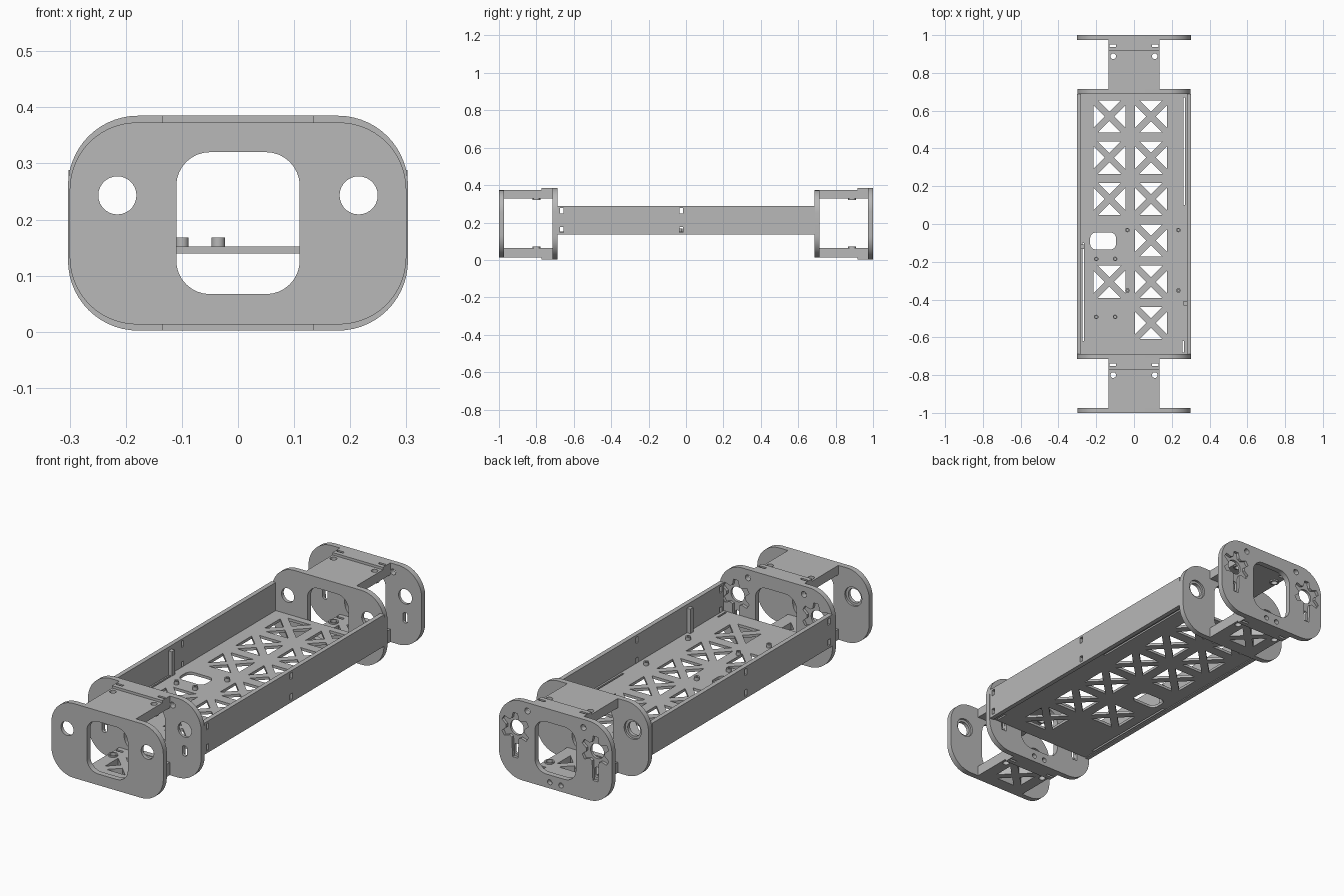
import bpy
from math import sin, cos, pi, radians
from mathutils import Matrix

cube = bpy.data.objects.get("Cube")
if cube:
    bpy.data.objects.remove(cube)

grey = bpy.data.materials.new("plain_grey")
grey.use_nodes = True
grey.diffuse_color = (0.48, 0.48, 0.48, 1)
grey.node_tree.nodes["Principled BSDF"].inputs["Base Color"].default_value = grey.diffuse_color

# Local sheet axes mapped to the plane in which each profile is drawn
PLANES = {
    "XY": Matrix.Identity(3),
    "XZ": Matrix(((1, 0, 0), (0, 0, -1), (0, 1, 0))),
    "YZ": Matrix(((0, 0, 1), (1, 0, 0), (0, 1, 0))),
}
NORMAL = {"XY": 2, "XZ": 1, "YZ": 0}


def rounded(u0, u1, v0, v1, r, n=8):
    """Rounded rectangle outline."""
    pts = []
    corners = ((u1 - r, v1 - r), (u0 + r, v1 - r), (u0 + r, v0 + r), (u1 - r, v0 + r))
    for k, (cu, cv) in enumerate(corners):
        for i in range(n + 1):
            a = (k + i / n) * pi / 2
            pts.append((cu + r * cos(a), cv + r * sin(a)))
    return pts


def rect(u0, u1, v0, v1):
    return [(u0, v0), (u1, v0), (u1, v1), (u0, v1)]


def circle(u, v, r, n=28):
    return [(u + r * cos(2 * pi * i / n), v + r * sin(2 * pi * i / n)) for i in range(n)]


def cross_openings(u, v, size, bar=0.025):
    """Four triangles that leave an X of bars between them."""
    h = size / 2
    tri = [(-h + bar, h), (0, bar), (h - bar, h)]
    loops = []
    for k in range(4):
        c, s = round(cos(k * pi / 2)), round(sin(k * pi / 2))
        loops.append([(u + c * a - s * b, v + s * a + c * b) for a, b in tri])
    return loops


def horn_star(u, v):
    """Star-shaped recess with one long arm pointing down."""
    pts = []
    for k in range(6):
        a = -pi / 2 + k * pi / 3
        reach, half = (0.14, 0.014) if k == 0 else (0.075, 0.012)
        for d, w in ((0.046, -0.018), (reach, -half), (reach, half), (0.046, 0.018)):
            pts.append((u + d * cos(a) - w * sin(a), v + d * sin(a) + w * cos(a)))
    return pts


def sheet(name, loops, lo, hi, plane):
    """Flat part: first loop is the outline, the others are openings."""
    curve = bpy.data.curves.new(name, "CURVE")
    curve.dimensions = "2D"
    curve.fill_mode = "BOTH"
    curve.extrude = (hi - lo) / 2
    for loop in loops:
        sp = curve.splines.new("POLY")
        sp.points.add(len(loop) - 1)
        for p, (u, v) in zip(sp.points, loop):
            p.co = (u, v, 0, 1)
        sp.use_cyclic_u = True
    temp = bpy.data.objects.new(name + "_outline", curve)
    bpy.context.scene.collection.objects.link(temp)
    deps = bpy.context.evaluated_depsgraph_get()
    mesh = bpy.data.meshes.new_from_object(temp.evaluated_get(deps))
    bpy.data.objects.remove(temp)
    mat = PLANES[plane].to_4x4()
    mat.translation[NORMAL[plane]] = (lo + hi) / 2
    mesh.transform(mat)
    mesh.shade_smooth()
    mesh.set_sharp_from_angle(angle=radians(30))
    mesh.materials.clear()
    mesh.materials.append(grey)
    obj = bpy.data.objects.new(name, mesh)
    bpy.context.scene.collection.objects.link(obj)
    return obj


SIDES = (-1, 1)
HOLE_X, HOLE_Z = 0.215, 0.243
window = rounded(-0.11, 0.11, 0.067, 0.32, 0.06)


def bracket(tag, y):
    """Joint bracket whose pivot plate starts at y."""
    # Pivot plate, counterbored from behind
    outline = rounded(-0.3, 0.3, 0.013, 0.373, 0.12, 14)
    for part, r, lo, hi in (("face", 0.034, 0, 0.017), ("back", 0.046, 0.017, 0.027)):
        holes = [circle(s * HOLE_X, HOLE_Z, r) for s in SIDES]
        sheet(f"{tag}_pivot_plate_{part}", [outline, window] + holes, y + lo, y + hi, "XZ")

    # Horn plate: thin through-cut layer and star-recessed layer
    outline = rounded(-0.303, 0.303, 0.002, 0.385, 0.125, 14)
    bolts = [circle(s * 0.15, 0.345, 0.014) for s in SIDES]
    bolts += [circle(s * 0.03, 0.032, 0.012) for s in SIDES]
    through = [circle(s * HOLE_X, HOLE_Z, 0.036) for s in SIDES]
    through += [rounded(s * HOLE_X - 0.013, s * HOLE_X + 0.013, 0.115, 0.165, 0.012) for s in SIDES]
    stars = [horn_star(s * HOLE_X, HOLE_Z) for s in SIDES]
    sheet(f"{tag}_horn_plate_face", [outline, window] + bolts + through, y + 0.285, y + 0.298, "XZ")
    sheet(f"{tag}_horn_plate_back", [outline, window] + bolts + stars, y + 0.298, y + 0.312, "XZ")

    # Top and bottom panels with screw holes, plus overlapping flanges
    screws = [circle(s * 0.11, y + 0.2, 0.015) for s in SIDES]
    slots = [rect(s * 0.112 - 0.018, s * 0.112 + 0.018, y + 0.249, y + 0.261) for s in SIDES]
    panel = [rect(-0.135, 0.135, y + 0.02, y + 0.29)] + screws + slots
    flange = [rect(-0.135, 0.135, y + 0.228, y + 0.29)] + slots
    sheet(f"{tag}_top_panel", panel, 0.328, 0.373, "XY")
    sheet(f"{tag}_bottom_panel", panel + cross_openings(0, y + 0.14, 0.15), 0.013, 0.064, "XY")
    sheet(f"{tag}_top_flange", flange, 0.373, 0.385, "XY")
    sheet(f"{tag}_bottom_flange", flange, 0.002, 0.013, "XY")
    # Screw collars on the inner faces
    for s in SIDES:
        ring = [circle(s * 0.11, y + 0.2, 0.022), circle(s * 0.11, y + 0.2, 0.015)]
        sheet(f"{tag}_upper_collar", ring, 0.321, 0.328, "XY")
        sheet(f"{tag}_lower_collar", ring, 0.064, 0.071, "XY")


bracket("front", -1.0)
bracket("rear", 0.688)

# Tray floor with rows of cross openings, cable hole and edge slits
floor = [rect(-0.28, 0.28, -0.689, 0.689)]
for row in range(6):
    row_y = 0.57 - 0.219 * row
    floor += cross_openings(0.09, row_y, 0.17)
    if row not in (3, 5):
        floor += cross_openings(-0.13, row_y, 0.17)
floor.append(rounded(-0.232, -0.095, -0.135, -0.045, 0.03))
floor.append(rect(-0.273, -0.264, -0.62, -0.1))
floor.append(rect(0.262, 0.271, 0.1, 0.67))
floor.append(rect(0.258, 0.266, -0.68, -0.62))
sheet("tray_floor", floor, 0.139, 0.152, "XY")

# Tray side walls with tab slots
slots = [rect(y - 0.009, y + 0.009, z - 0.015, z + 0.015)
         for y in (-0.665, -0.025) for z in (0.162, 0.263)]
for s, side in zip(SIDES, ("right", "left")):
    lo, hi = sorted((s * 0.28, s * 0.302))
    sheet(f"{side}_wall", [rect(-0.689, 0.689, 0.135, 0.288)] + slots, lo, hi, "YZ")

# Inner wall ribs
for s, side, y in ((-1, "right", -0.12), (1, "left", -0.42)):
    lo, hi = sorted((s * 0.262, s * 0.28))
    sheet(f"{side}_wall_rib", [rect(y - 0.012, y + 0.012, 0.152, 0.27)], lo, hi, "YZ")

# Standoffs for the circuit boards
for xs, ys in (((-0.2, -0.1), (-0.185, -0.492)), ((-0.035, 0.235), (-0.032, -0.352))):
    for x in xs:
        for y in ys:
            sheet("standoff", [circle(x, y, 0.012, 16), circle(x, y, 0.006, 12)], 0.152, 0.168, "XY")
